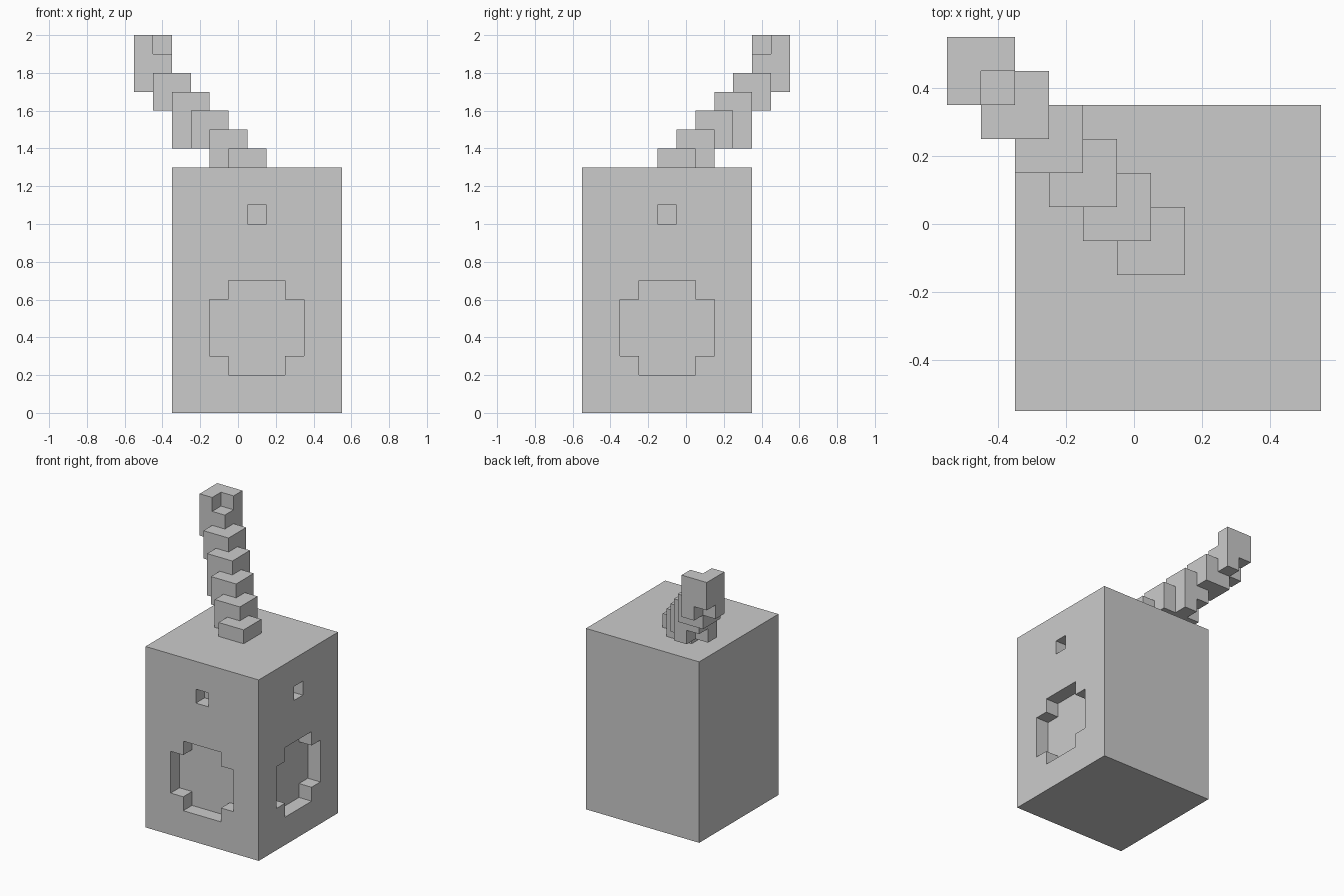
import bpy, bmesh, math
from mathutils import Vector

if "Cube" in bpy.data.objects:
    bpy.data.objects.remove(bpy.data.objects["Cube"])

U = 0.1                                  # block size
ORIGIN = Vector((-0.55, -0.55, 0.0))


def block(i0, i1, j0, j1, k0, k1):
    """Set of unit cells, inclusive ranges."""
    return {(i, j, k) for i in range(i0, i1 + 1)
            for j in range(j0, j1 + 1) for k in range(k0, k1 + 1)}


def build(name, cells):
    """Skin the outside of a set of cells and merge flat faces."""
    bm = bmesh.new()
    verts = {}

    def vert(p):
        if p not in verts:
            verts[p] = bm.verts.new(ORIGIN + Vector(p) * U)
        return verts[p]

    for c in sorted(cells):
        for axis in range(3):
            a, b = (axis + 1) % 3, (axis + 2) % 3
            for side in (0, 1):
                n = list(c)
                n[axis] += 2 * side - 1
                if tuple(n) in cells:
                    continue
                loop = []
                for da, db in ((0, 0), (1, 0), (1, 1), (0, 1)):
                    p = list(c)
                    p[axis] += side
                    p[a] += da
                    p[b] += db
                    loop.append(vert(tuple(p)))
                bm.faces.new(loop if side else loop[::-1])
    bmesh.ops.dissolve_limit(bm, angle_limit=math.radians(1),
                             verts=bm.verts[:], edges=bm.edges[:])
    mesh = bpy.data.meshes.new(name)
    bm.to_mesh(mesh)
    bm.free()
    obj = bpy.data.objects.new(name, mesh)
    bpy.context.collection.objects.link(obj)
    return obj


# Carton with a round emblem recess and a small hole on front and right faces
carton = block(2, 10, 0, 8, 0, 12)
recess = {(i, k) for i in range(4, 9) for k in range(2, 7)
          if not (i in (4, 8) and k in (2, 6))} | {(6, 10)}
for i, k in recess:
    carton.discard((i, 0, k))
    carton.discard((10, 10 - i, k))
build("carton", carton)

# Straw: stepped 2x2 columns climbing diagonally
straw = set()
spans = ((13, 13), (13, 14), (14, 15), (14, 16), (16, 17), (17, 19))
for n, (k0, k1) in enumerate(spans, 1):
    straw |= block(6 - n, 7 - n, 3 + n, 4 + n, k0, k1)
# Trimmed corners at the mouth and on the underside
straw -= {(1, 9, 19), (0, 10, 17), (2, 8, 14)}
build("straw", straw)
